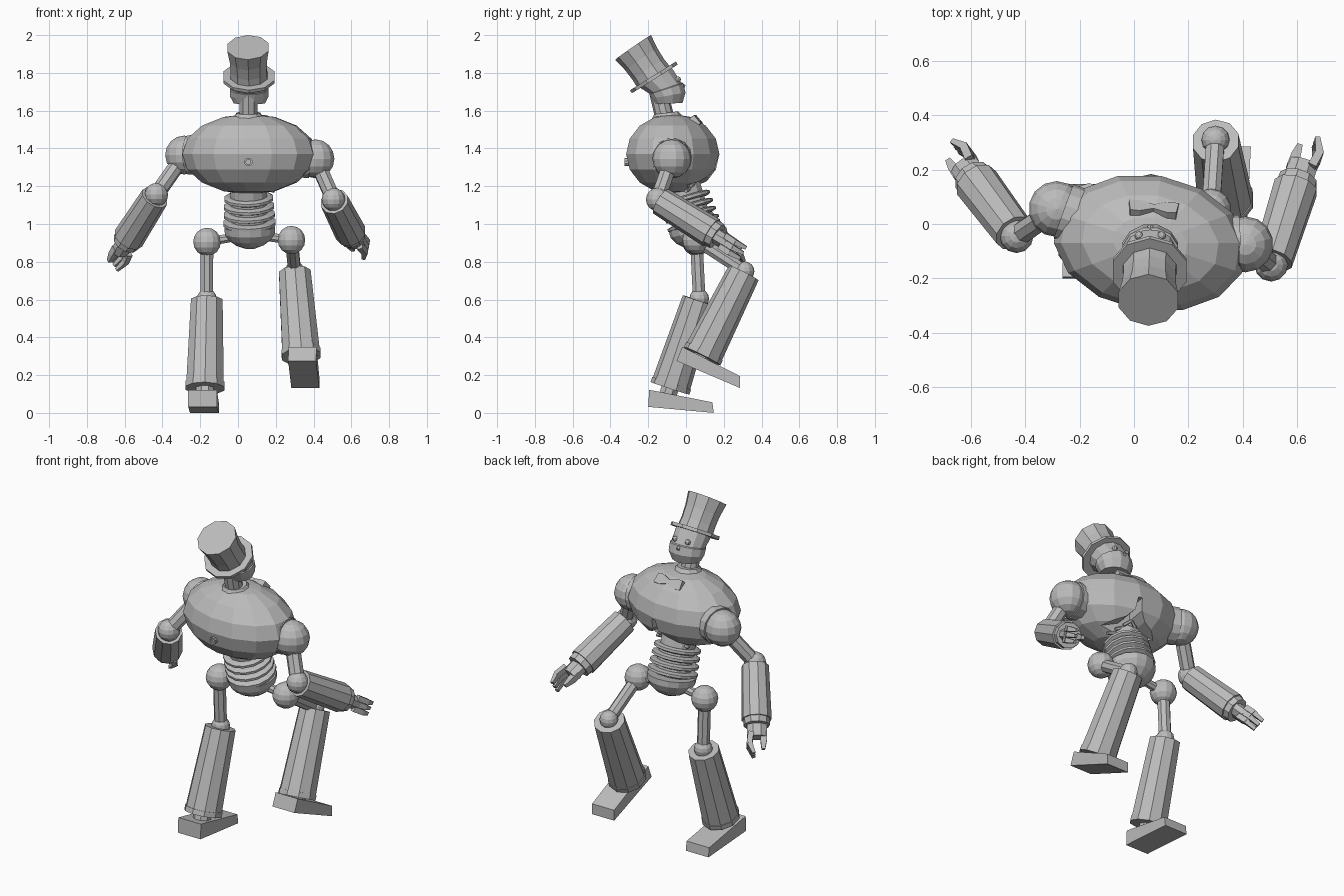
import bpy, bmesh, math
from mathutils import Vector, Matrix

if "Cube" in bpy.data.objects:
    bpy.data.objects.remove(bpy.data.objects["Cube"])

metal = bpy.data.materials.new("grey_metal")
metal.diffuse_color = (0.5, 0.5, 0.5, 1)
metal.use_nodes = True
metal.node_tree.nodes["Principled BSDF"].inputs["Base Color"].default_value = metal.diffuse_color


def add(name, bm):
    bmesh.ops.recalc_face_normals(bm, faces=bm.faces)
    me = bpy.data.meshes.new(name)
    bm.to_mesh(me)
    bm.free()
    me.materials.append(metal)
    ob = bpy.data.objects.new(name, me)
    bpy.context.collection.objects.link(ob)
    return ob


def loft(name, p0, p1, profile, n=10, side=(1, 0, 0), flat=1.0):
    """Rings along p0-p1; profile holds (fraction, radius). flat scales the second axis."""
    p0, p1 = Vector(p0), Vector(p1)
    d = (p1 - p0).normalized()
    u = Vector(side)
    u = (u - d * u.dot(d)).normalized()
    v = d.cross(u)
    bm = bmesh.new()
    rings = []
    for t, r in profile:
        c = p0.lerp(p1, t)
        rings.append([bm.verts.new(c + r * (u * math.cos(a) + v * flat * math.sin(a)))
                      for a in [2 * math.pi * (i + 0.5) / n for i in range(n)]])
    for a, b in zip(rings, rings[1:]):
        for i in range(n):
            j = (i + 1) % n
            bm.faces.new((a[i], a[j], b[j], b[i]))
    bm.faces.new(rings[0])
    bm.faces.new(rings[-1])
    return add(name, bm)


def rod(name, a, b, r, n=8):
    return loft(name, a, b, [(0, r), (1, r)], n)


def ball(name, c, r, seg=14, rings=8, scale=(1, 1, 1), rot=0):
    bm = bmesh.new()
    m = Matrix.Translation(c) @ Matrix.Rotation(rot, 4, 'Z') @ Matrix.Diagonal((*scale, 1))
    bmesh.ops.create_uvsphere(bm, u_segments=seg, v_segments=rings, radius=r, matrix=m)
    return add(name, bm)


def prism(name, pts, depth, mat):
    """Outline in local x-z, extruded from local y 0 to depth."""
    bm = bmesh.new()
    a = [bm.verts.new(mat @ Vector((x, 0, z))) for x, z in pts]
    b = [bm.verts.new(mat @ Vector((x, depth, z))) for x, z in pts]
    bm.faces.new(a)
    bm.faces.new(b)
    for i in range(len(pts)):
        j = (i + 1) % len(pts)
        bm.faces.new((a[i], a[j], b[j], b[i]))
    return add(name, bm)


# Torso shell with a bell-shaped opening low on the chest
YAW = math.radians(-9)
T = Matrix.Translation((0.06, -0.07, 1.37)) @ Matrix.Rotation(YAW, 4, 'Z')
torso = ball("torso", (0.06, -0.07, 1.37), 1, 14, 8, (0.36, 0.25, 0.213), YAW)
half = [(0.012, -0.01), (0.02, -0.08), (0.06, -0.12), (0.18, -0.17), (0.18, -0.3)]
cutter = prism("chest_cutter", half + [(-x, z) for x, z in reversed(half)], 0.4,
               T @ Matrix.Translation((0, 0.1, 0)))
cutter.hide_render = True
cutter.hide_viewport = True
mod = torso.modifiers.new("opening", 'BOOLEAN')
mod.operation = 'DIFFERENCE'
mod.object = cutter
mod.solver = 'EXACT'

# Ribs sitting inside the opening
for i in range(3):
    w, z = 0.04 + 0.04 * i, -0.11 - 0.028 * i
    for s in (-1, 1):
        rod("rib", T @ Vector((0, 0.15 - 0.02 * i, z)),
            T @ Vector((s * w, 0.13 - 0.02 * i, z - 0.03)), 0.01, 6)

# Back bolt ring and arch-shaped rear seam
loft("back_bolt", (0.055, -0.30, 1.328), (0.055, -0.325, 1.328),
     [(0, 0.022), (1, 0.022), (1, 0.013), (0.4, 0.013)], 10)

# Bow tie on the upper chest
tie = [(-0.092, -0.028), (-0.05, -0.03), (0, -0.012), (0.05, -0.03), (0.092, -0.028),
       (0.085, 0.028), (0.05, 0.03), (0, 0.012), (-0.05, 0.03), (-0.085, 0.028)]
prism("bow_tie", tie, 0.04, Matrix.Translation((0.07, 0.035, 1.53)) @
      Matrix.Rotation(math.radians(-4), 4, 'Z') @ Matrix.Rotation(math.radians(40), 4, 'X'))

# Neck and collar
rod("neck", (0.055, -0.105, 1.53), (0.055, -0.15, 1.72), 0.05, 10)
loft("collar", (0.055, -0.10, 1.55), (0.055, -0.105, 1.588), [(0, 0.09), (1, 0.065)], 10)

# Head: rings shift and tilt from the level jaw up to the sloping hat
bm = bmesh.new()
rings = []
for y, z, rx, ry, tilt in [(-0.092, 1.638, 0.085, 0.076, 2), (-0.092, 1.68, 0.106, 0.094, 10),
                           (-0.105, 1.715, 0.106, 0.098, 18), (-0.108, 1.718, 0.1, 0.092, 19),
                           (-0.165, 1.78, 0.102, 0.104, 33)]:
    m = Matrix.Translation((0.06, y, z)) @ Matrix.Rotation(math.radians(tilt), 4, 'X')
    rings.append([bm.verts.new(m @ Vector((rx * math.cos(a), ry * math.sin(a), 0)))
                  for a in [2 * math.pi * (i + 0.5) / 12 for i in range(12)]])
for a, b in zip(rings, rings[1:]):
    for i in range(12):
        j = (i + 1) % 12
        bm.faces.new((a[i], a[j], b[j], b[i]))
bm.faces.new(rings[0])
bm.faces.new(rings[-1])
add("head", bm)
for s in (-1, 1):
    ball("eye", (0.06 + s * 0.042, -0.043, 1.765), 0.016, 8, 6)
    rod("ear", (0.06 + s * 0.09, -0.125, 1.735), (0.06 + s * 0.118, -0.125, 1.735), 0.028, 8)
loft("nose", (0.06, -0.03, 1.735), (0.06, -0.006, 1.725), [(0, 0.017), (1, 0.01)], 6)

# Top hat
loft("hat_brim", (0.058, -0.165, 1.768), (0.058, -0.175, 1.784), [(0, 0.143), (1, 0.143)], 10)
loft("hat_crown", (0.058, -0.172, 1.778), (0.053, -0.28, 1.935),
     [(0, 0.103), (0.25, 0.1), (0.6, 0.103), (1, 0.115)], 10)

# Waist rings and pelvis bowl
W0, W1 = Vector((0.055, -0.02, 1.2)), Vector((0.062, 0.045, 0.985))
rod("spine", W0, W1, 0.1, 12)
for i in range(4):
    c = W0.lerp(W1, 0.24 + 0.2 * i)
    loft("waist_ring", c, W0.lerp(W1, 0.37 + 0.2 * i),
         [(0, 0.115), (0.25, 0.132 + 0.003 * i), (0.75, 0.132 + 0.003 * i), (1, 0.115)], 14)
loft("pelvis", W1, (0.065, 0.065, 0.872),
     [(0, 0.138), (0.3, 0.135), (0.6, 0.112), (0.85, 0.075), (1, 0.03)], 14)


def arm(side, shoulder, elbow, wrist):
    S, E, Wr = Vector(shoulder), Vector(elbow), Vector(wrist)
    d = (Wr - E).normalized()
    ball(side + "_shoulder", S, 0.103)
    inner = S + (Vector((0.06, -0.07, 1.37)) - S) * 0.25
    loft(side + "_shoulder_collar", S.lerp(inner, 0.3), inner, [(0, 0.107), (1, 0.107)], 14, (0, 0, 1))
    rod(side + "_upper_arm", S, E, 0.042)
    ball(side + "_elbow", E, 0.062, 12, 8)
    L = (Wr - E).length
    loft(side + "_forearm", E + d * 0.02, Wr,
         [(0, 0.062), (0, 0.076), (0.9, 0.084), (0.9, 0.075), (1, 0.073)], 10)
    # Palm, finger pair and thumb
    out = d.cross(Vector((0, 0, 1))).normalized()
    up = out.cross(d)
    loft(side + "_palm", Wr - d * 0.02, Wr + d * 0.07, [(0, 0.06), (1, 0.058)], 8, out, 0.7)
    for k in (-1, 0, 1):
        b = Wr + d * 0.05 + out * 0.033 + up * 0.032 * k
        m = b + d * 0.07 + out * 0.012
        loft(side + "_finger", b, m, [(0, 0.022), (1, 0.021)], 4, out)
        loft(side + "_fingertip", m - d * 0.01, m + d * 0.055 - out * 0.025, [(0, 0.021), (1, 0.013)], 4, out)
    b = Wr + d * 0.04 - out * 0.038
    loft(side + "_thumb", b, b + d * 0.1 + out * 0.005, [(0, 0.026), (0.5, 0.025), (1, 0.014)], 4, out)


arm("left", (-0.285, 0.055, 1.365), (-0.432, -0.045, 1.155), (-0.595, 0.172, 0.9))
arm("right", (0.41, -0.075, 1.345), (0.505, -0.15, 1.13), (0.605, 0.165, 0.935))


def leg(side, hip, knee, ankle, foot):
    H, K, A = Vector(hip), Vector(knee), Vector(ankle)
    d = (A - K).normalized()
    rod(side + "_hip_rod", (0.06, 0.055, 0.945), H, 0.025)
    ball(side + "_hip", H, 0.075)
    rod(side + "_thigh", H, K, 0.036)
    ball(side + "_knee", K, 0.052, 12, 8)
    loft(side + "_shin", K + d * 0.01, A,
         [(0, 0.06), (0, 0.088), (0.94, 0.104), (0.94, 0.108), (1, 0.108), (1, 0.08)], 10)
    rod(side + "_ankle", A - d * 0.03, A + d * 0.07, 0.05)
    # Wedge foot: side outline of (y, z) points extruded across
    x0, w, yaw, pts = foot
    m = Matrix(((yaw, 1, 0, x0), (1, 0, 0, 0), (0, 0, 1, 0), (0, 0, 0, 1)))
    prism(side + "_foot", pts, w, m)


leg("left", (-0.164, 0.055, 0.905), (-0.165, 0.07, 0.605), (-0.175, -0.085, 0.13),
    (-0.258, 0.152, 0.03, [(-0.2, 0.032), (0.147, 0.0), (0.14, 0.056), (-0.195, 0.122)]))
leg("right", (0.283, 0.055, 0.915), (0.3, 0.31, 0.75), (0.335, 0.085, 0.30),
    (0.268, 0.148, 0.05, [(-0.05, 0.275), (0.285, 0.132), (0.285, 0.195), (-0.02, 0.35)]))
